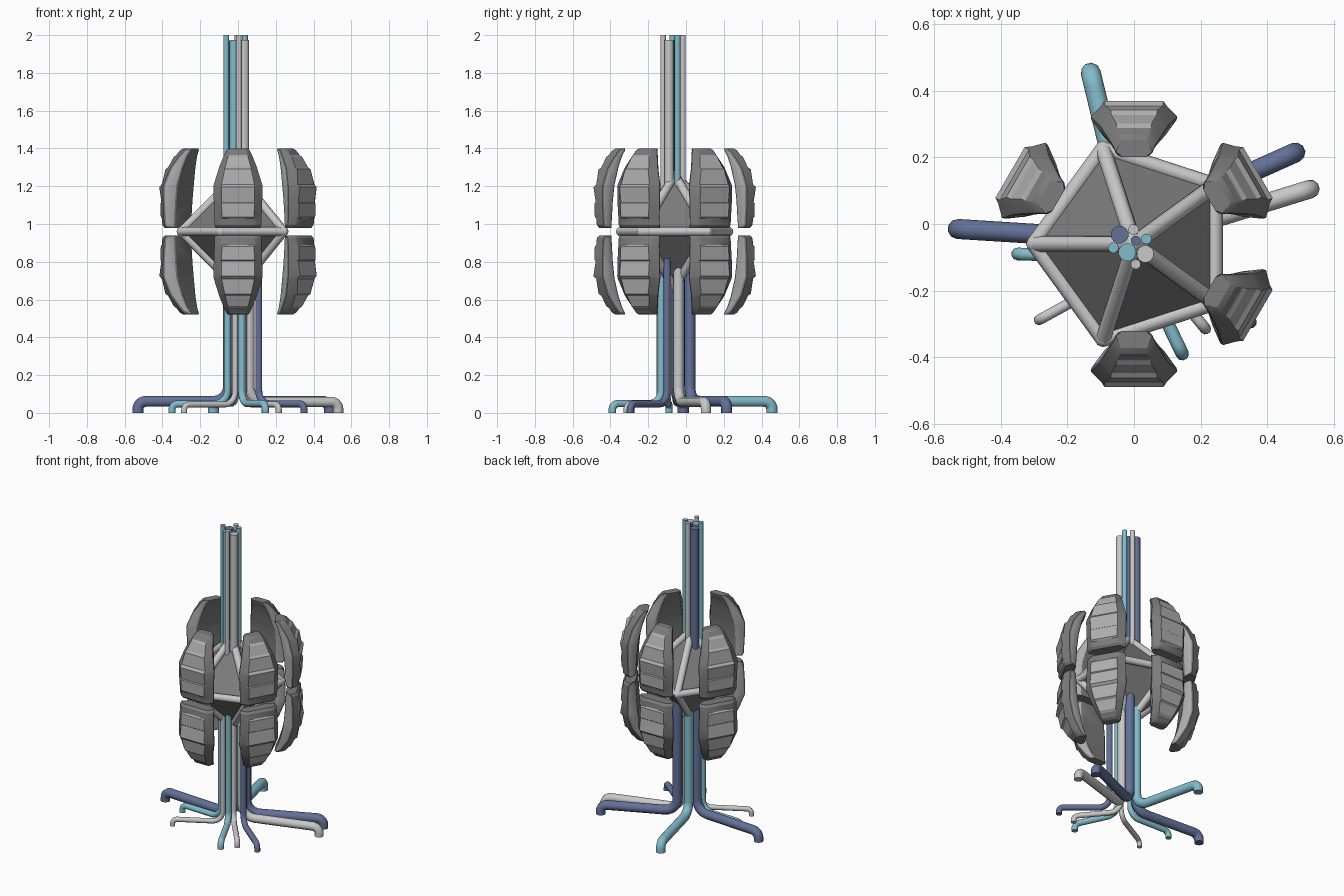
import bpy, bmesh, math
from mathutils import Vector, Matrix

if "Cube" in bpy.data.objects:
    bpy.data.objects.remove(bpy.data.objects["Cube"])

CY, CZ = -0.06, 0.96          # centre of the core


def mat(name, rgb):
    m = bpy.data.materials.new(name)
    m.diffuse_color = (*rgb, 1)
    m.use_nodes = True
    m.node_tree.nodes["Principled BSDF"].inputs["Base Color"].default_value = m.diffuse_color
    return m


DARK = mat("dark grey", (0.2, 0.2, 0.2))
PANEL = mat("panel grey", (0.42, 0.42, 0.42))
LIGHT = mat("light grey", (0.58, 0.58, 0.58))
SLATE = mat("slate blue", (0.125, 0.165, 0.31))
TEAL = mat("teal", (0.23, 0.5, 0.6))


def finish(bm, name, mats, smooth=None):
    bmesh.ops.recalc_face_normals(bm, faces=bm.faces)
    me = bpy.data.meshes.new(name)
    bm.to_mesh(me)
    bm.free()
    ob = bpy.data.objects.new(name, me)
    bpy.context.collection.objects.link(ob)
    for m in mats:
        me.materials.append(m)
    if smooth:
        bpy.ops.object.select_all(action='DESELECT')
        bpy.context.view_layer.objects.active = ob
        ob.select_set(True)
        bpy.ops.object.shade_smooth_by_angle(angle=math.radians(smooth))
    return ob


def sweep(bm, pts, r, n=10):
    """Capped round tube along a planar path."""
    pts = [Vector(p) for p in pts]
    chord = [(b - a).normalized() for a, b in zip(pts, pts[1:])]
    side = None
    for c in chord[1:]:
        if chord[0].cross(c).length > 0.01:
            side = chord[0].cross(c).normalized()
            break
    if side is None:
        side = chord[0].orthogonal().normalized()
    rings = []
    for i, p in enumerate(pts):
        t = (chord[max(i - 1, 0)] + chord[min(i, len(chord) - 1)]).normalized()
        up = t.cross(side)
        rings.append([bm.verts.new(p + r * (math.cos(a) * side + math.sin(a) * up))
                      for a in (2 * math.pi * k / n for k in range(n))])
    for a, b in zip(rings, rings[1:]):
        for k in range(n):
            bm.faces.new((a[k], a[k - 1], b[k - 1], b[k]))
    bm.faces.new(rings[0])
    bm.faces.new(rings[-1])


# Core: five-sided double pyramid
ring = [Vector((0.3 * math.cos(a), CY + 0.3 * math.sin(a), CZ))
        for a in (math.pi + 2 * math.pi * k / 5 for k in range(5))]
tips = [Vector((0, CY, CZ + 0.3)), Vector((0, CY, CZ - 0.3))]
bm = bmesh.new()
rv, tv = [bm.verts.new(v) for v in ring], [bm.verts.new(v) for v in tips]
for k in range(5):
    for t in tv:
        bm.faces.new((rv[k - 1], rv[k], t))
finish(bm, "core", [DARK])

# Frame bars along every edge of the core, with round joints
bm = bmesh.new()
for k in range(5):
    for a, b in ((ring[k - 1], ring[k]), (ring[k], tips[0]), (ring[k], tips[1])):
        sweep(bm, (a, b), 0.024, 8)
for v in ring + tips:
    bmesh.ops.create_uvsphere(bm, u_segments=8, v_segments=6, radius=0.025,
                              matrix=Matrix.Translation(v))
finish(bm, "core_frame", [LIGHT], 50)

# Armour plates: height above middle, outer radius, half width, inner radius, panel raise
ROWS = [(0.02, 0.400, 0.120, 0.335, 0), (0.035, 0.412, 0.124, 0.335, 0),
        (0.07, 0.415, 0.125, 0.332, 0), (0.078, 0.415, 0.125, 0.332, 0.008),
        (0.15, 0.418, 0.128, 0.328, 0.006), (0.155, 0.418, 0.128, 0.328, 0),
        (0.235, 0.418, 0.130, 0.320, 0.012), (0.25, 0.415, 0.128, 0.318, 0),
        (0.33, 0.392, 0.103, 0.300, 0.011), (0.34, 0.388, 0.100, 0.298, 0),
        (0.395, 0.355, 0.078, 0.280, 0.007), (0.405, 0.348, 0.074, 0.276, 0),
        (0.43, 0.330, 0.062, 0.263, 0), (0.44, 0.312, 0.054, 0.262, 0)]


def plate(name, angle, flip):
    bm = bmesh.new()
    rot = Matrix.Rotation(angle, 3, 'Z')
    rows = []
    for z, ro, w, ri, up in ROWS:
        sec = [(ri, -0.65 * w), (ro - 0.035, -w), (ro - 0.004, -0.76 * w),
               (ro + up, -0.68 * w), (ro + up, 0.68 * w),
               (ro - 0.004, 0.76 * w), (ro - 0.035, w), (ri, 0.65 * w)]
        rows.append([bm.verts.new(rot @ Vector((r, t, flip * z)) + Vector((0, CY, CZ)))
                     for r, t in sec])
    sides = [[], []]
    last = len(rows) - 2
    for i, (a, b) in enumerate(zip(rows, rows[1:])):
        for k in range(8):
            j = (k + 1) % 8
            f = bm.faces.new((a[k], a[j], b[j], b[k]))
            if k == 3 and 2 <= i < last - 1:
                f.material_index = 1
            if k in (0, 6):
                sides[k // 6].append(f)
    bm.faces.new(rows[0])
    bm.faces.new(rows[-1])
    bmesh.ops.recalc_face_normals(bm, faces=bm.faces)
    # pale panel inset in each flank
    for s in sides:
        bmesh.ops.inset_region(bm, faces=s, thickness=0.009, depth=0.004)
        for f in s:
            f.material_index = 1
    finish(bm, name, [DARK, PANEL], 25)


for deg in (-90, -30, 30, 90, 150):
    plate("upper_plate", math.radians(deg), 1)
    plate("lower_plate", math.radians(deg), -1)

# Upper cables: x, y, radius, top, colour
for x, y, r, top, m in (
        (-0.043, -0.032, 0.027, 1.97, SLATE), (-0.020, -0.085, 0.027, 1.975, TEAL),
        (0.034, -0.090, 0.026, 1.975, LIGHT), (0.037, -0.045, 0.016, 2.0, TEAL),
        (-0.002, -0.017, 0.016, 2.0, LIGHT), (0.005, -0.050, 0.015, 1.97, SLATE),
        (-0.062, -0.071, 0.016, 2.0, TEAL), (0.005, -0.121, 0.015, 2.0, LIGHT)):
    bm = bmesh.new()
    sweep(bm, ((x, y, 1.12), (x, y, top)), r, 12)
    finish(bm, "upper_cable", [m], 40)

# Lower cables: drop from the core, run outward as roots, dip to the ground
for x0, y0, x1, y1, r, m in (
        (-0.05, -0.045, -0.53, -0.015, 0.030, SLATE), (0.05, 0.02, 0.485, 0.215, 0.030, SLATE),
        (0.06, -0.04, 0.53, 0.105, 0.028, LIGHT), (-0.02, 0.0, -0.13, 0.455, 0.030, TEAL),
        (-0.055, -0.10, -0.35, -0.09, 0.019, TEAL), (-0.015, -0.14, -0.285, -0.288, 0.016, LIGHT),
        (0.11, -0.10, 0.35, -0.295, 0.019, SLATE), (0.02, -0.13, 0.145, -0.39, 0.020, TEAL),
        (0.03, -0.09, 0.215, -0.315, 0.017, LIGHT)):
    d = Vector((x1 - x0, y1 - y0, 0))
    length = d.length
    d.normalize()
    h, R, q = 0.025 + 1.2 * r, 0.05 + r, r + 0.012
    prof = [(0, 0.82)]
    arc = [math.pi / 2 * k / 6 for k in range(7)]
    prof += [(R - R * math.cos(a), h + R - R * math.sin(a)) for a in arc]
    prof += [(length - q + q * math.sin(a), h - q + q * math.cos(a)) for a in arc]
    prof.append((length, 0))
    bm = bmesh.new()
    sweep(bm, [Vector((x0, y0, z)) + d * s for s, z in prof], r, 10)
    finish(bm, "root_cable", [m], 50)
